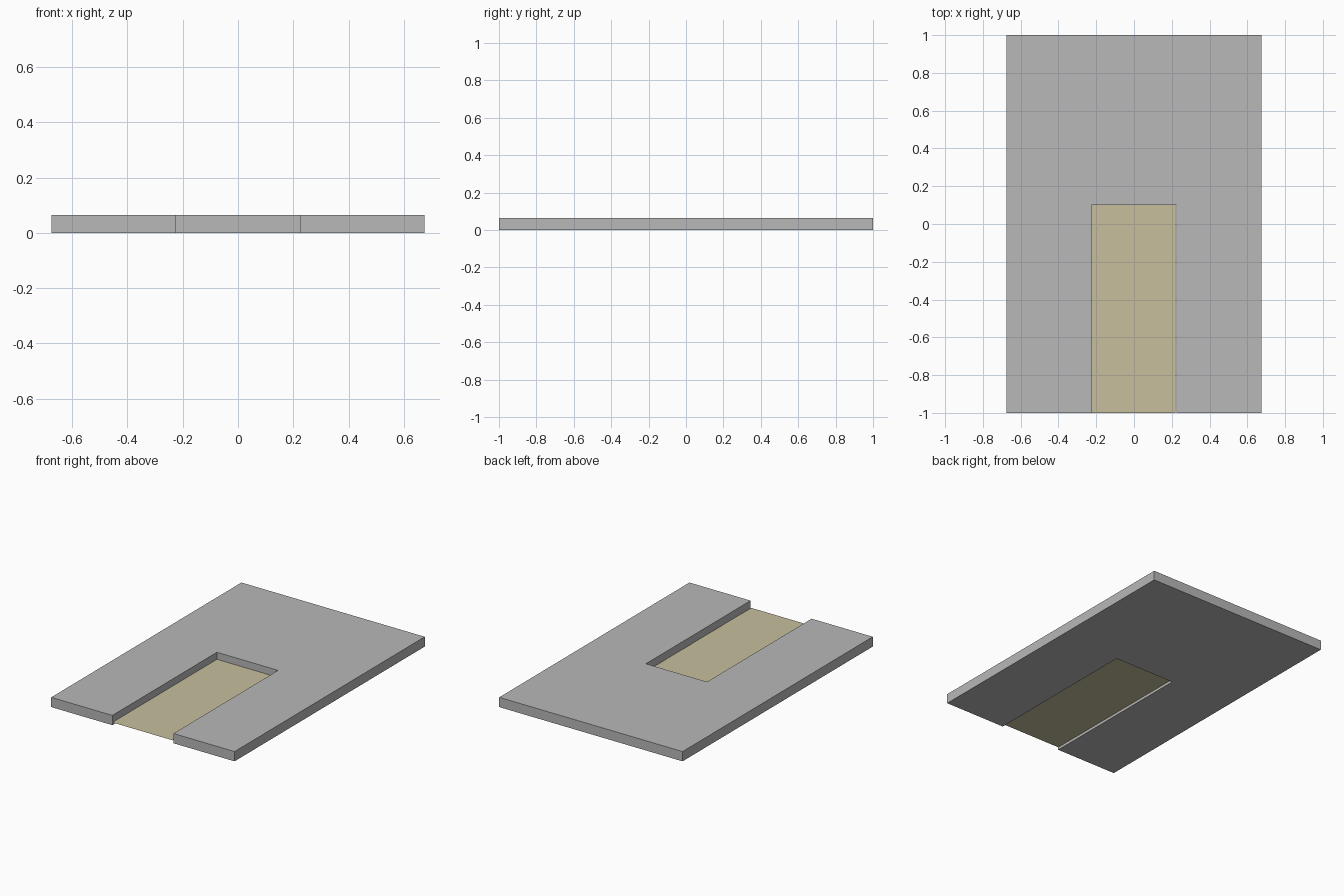
import bpy
import bmesh

cube = bpy.data.objects.get("Cube")
if cube:
    bpy.data.objects.remove(cube, do_unlink=True)


def material(name, rgb):
    mat = bpy.data.materials.new(name)
    mat.use_nodes = True
    mat.diffuse_color = (*rgb, 1)
    mat.node_tree.nodes["Principled BSDF"].inputs["Base Color"].default_value = (*rgb, 1)
    return mat


def flat_part(name, outline, z, height, mat):
    """Polygon outline at height z, extruded upward when height is given."""
    bm = bmesh.new()
    face = bm.faces.new([bm.verts.new((x, y, z)) for x, y in outline])
    if height:
        top = bmesh.ops.extrude_face_region(bm, geom=[face], use_keep_orig=True)["geom"]
        verts = [g for g in top if isinstance(g, bmesh.types.BMVert)]
        bmesh.ops.translate(bm, verts=verts, vec=(0, 0, height))
        bmesh.ops.recalc_face_normals(bm, faces=bm.faces)
    mesh = bpy.data.meshes.new(name)
    bm.to_mesh(mesh)
    bm.free()
    mesh.materials.append(mat)
    obj = bpy.data.objects.new(name, mesh)
    bpy.context.collection.objects.link(obj)
    return obj


grey = material("concrete grey", (0.48, 0.48, 0.48))
tan = material("sand tan", (0.57, 0.52, 0.34))

half_width, half_length, thickness = 0.675, 1.0, 0.065
slot, slot_end = 0.225, 0.10

# Slab with a slot open to the front
half = [(slot, slot_end), (slot, -half_length),
        (half_width, -half_length), (half_width, half_length)]
outline = half + [(-x, y) for x, y in reversed(half)]
flat_part("slab", outline, 0, thickness, grey)

# Thin floor sheet inside the slot
floor = [(-slot, -half_length), (slot - 0.005, -half_length),
         (slot - 0.005, slot_end), (-slot, slot_end)]
flat_part("slot_floor", floor, 0.018, 0, tan)
